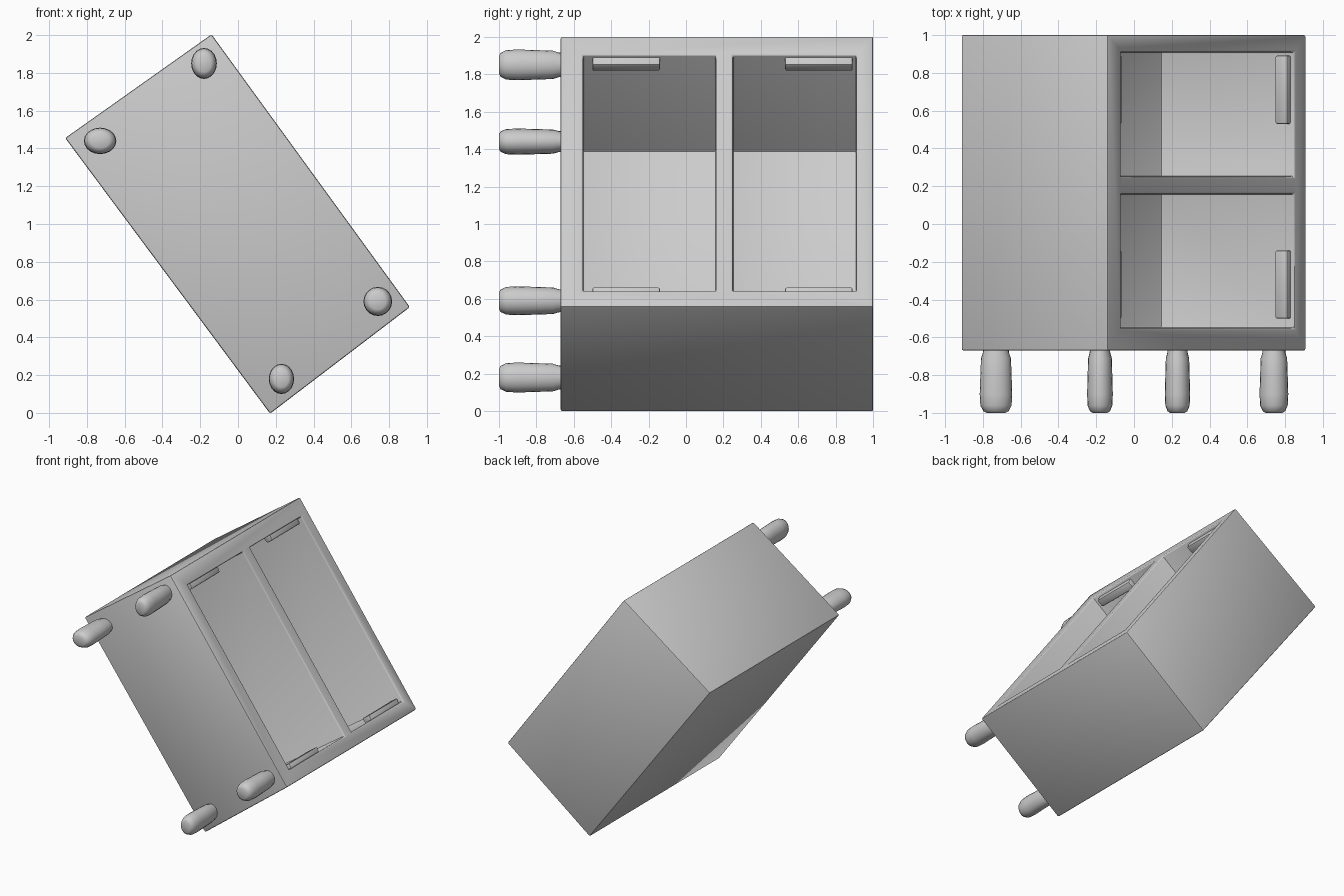
import bpy, bmesh, math
from mathutils import Vector

if "Cube" in bpy.data.objects:
    bpy.data.objects.remove(bpy.data.objects["Cube"])

# Tilted frame in the x-z plane: u runs down the open face, w goes inward
TOP = Vector((-0.14, 2.0))
U = Vector((0.587, -0.810)).normalized()
W = Vector((-0.810, -0.587)).normalized()


def at(u, w):
    p = TOP + U * u + W * w
    return p.x, p.y


def finish(name, bm):
    bmesh.ops.recalc_face_normals(bm, faces=bm.faces)
    me = bpy.data.meshes.new(name)
    bm.to_mesh(me)
    bm.free()
    ob = bpy.data.objects.new(name, me)
    bpy.context.collection.objects.link(ob)
    return ob


def prism(name, outline, y0, y1):
    """Extrude an x-z outline from y0 to y1."""
    bm = bmesh.new()
    face = bm.faces.new([bm.verts.new((x, y0, z)) for x, z in outline])
    res = bmesh.ops.extrude_face_region(bm, geom=[face])
    verts = [v for v in res["geom"] if isinstance(v, bmesh.types.BMVert)]
    bmesh.ops.translate(bm, verts=verts, vec=(0, y1 - y0, 0))
    return finish(name, bm)


def activate(ob):
    bpy.ops.object.select_all(action="DESELECT")
    ob.select_set(True)
    bpy.context.view_layer.objects.active = ob


def soften(ob, width):
    mod = ob.modifiers.new("Bevel", "BEVEL")
    mod.width, mod.segments = width, 2
    mod.limit_method, mod.angle_limit = "ANGLE", math.radians(40)
    activate(ob)
    bpy.ops.object.modifier_apply(modifier=mod.name)
    bpy.ops.object.shade_smooth_by_angle(angle=math.radians(35))


# Cabinet case with two open bays, leaving a divider between them
case = prism("cabinet_case",
             [(-0.14, 2.004), (-0.915, 1.455), (0.17, -0.004), (0.91, 0.56)],
             -0.67, 1.0)
bays = [(-0.55, 0.16), (0.25, 0.91)]
for y0, y1 in bays:
    cutter = prism("bay_cutter",
                   [at(0.12, -0.1), at(1.68, -0.1), at(1.66, 0.85), at(0.14, 0.85)],
                   y0, y1)
    cutter.hide_render = True
    mod = case.modifiers.new("Bay", "BOOLEAN")
    mod.operation, mod.object, mod.solver = "DIFFERENCE", cutter, "EXACT"
    activate(case)
    bpy.ops.object.modifier_apply(modifier=mod.name)
    bpy.data.objects.remove(cutter, do_unlink=True)
soften(case, 0.01)

# Small tabs on the rim at both ends of each bay
for i, (y0, y1) in enumerate([(-0.50, -0.14), (0.53, 0.89)]):
    for end, u0, u1 in (("upper", 0.09, 0.165), ("lower", 1.64, 1.71)):
        tab = prism(f"{end}_rim_tab_{i + 1}",
                    [at(u0, 0.015), at(u1, 0.025), at(u1, 0.085), at(u0, 0.095)],
                    y0, y1)
        soften(tab, 0.008)

# Stubby legs: lathed along y, slightly oval, narrow at the neck
PROFILE = [(-0.63, 0.76), (-0.68, 0.80), (-0.71, 0.92), (-0.80, 0.96),
           (-0.90, 1.0), (-0.96, 0.96), (-0.99, 0.78), (-1.0, 0.55)]
LEGS = [(-0.18, 1.85, 0.068, 0.082), (-0.73, 1.44, 0.086, 0.070),
        (0.74, 0.59, 0.076, 0.077), (0.23, 0.18, 0.067, 0.080)]
N = 20
for i, (cx, cz, rx, rz) in enumerate(LEGS):
    bm = bmesh.new()
    rings = [[bm.verts.new((cx + rx * s * math.cos(k * math.tau / N), y,
                            cz + rz * s * math.sin(k * math.tau / N)))
              for k in range(N)] for y, s in PROFILE]
    for a, b in zip(rings, rings[1:]):
        for k in range(N):
            bm.faces.new((a[k], a[(k + 1) % N], b[(k + 1) % N], b[k]))
    bm.faces.new(rings[0])
    bm.faces.new(rings[-1])
    leg = finish(f"leg_{i + 1}", bm)
    activate(leg)
    bpy.ops.object.shade_smooth_by_angle(angle=math.radians(50))
